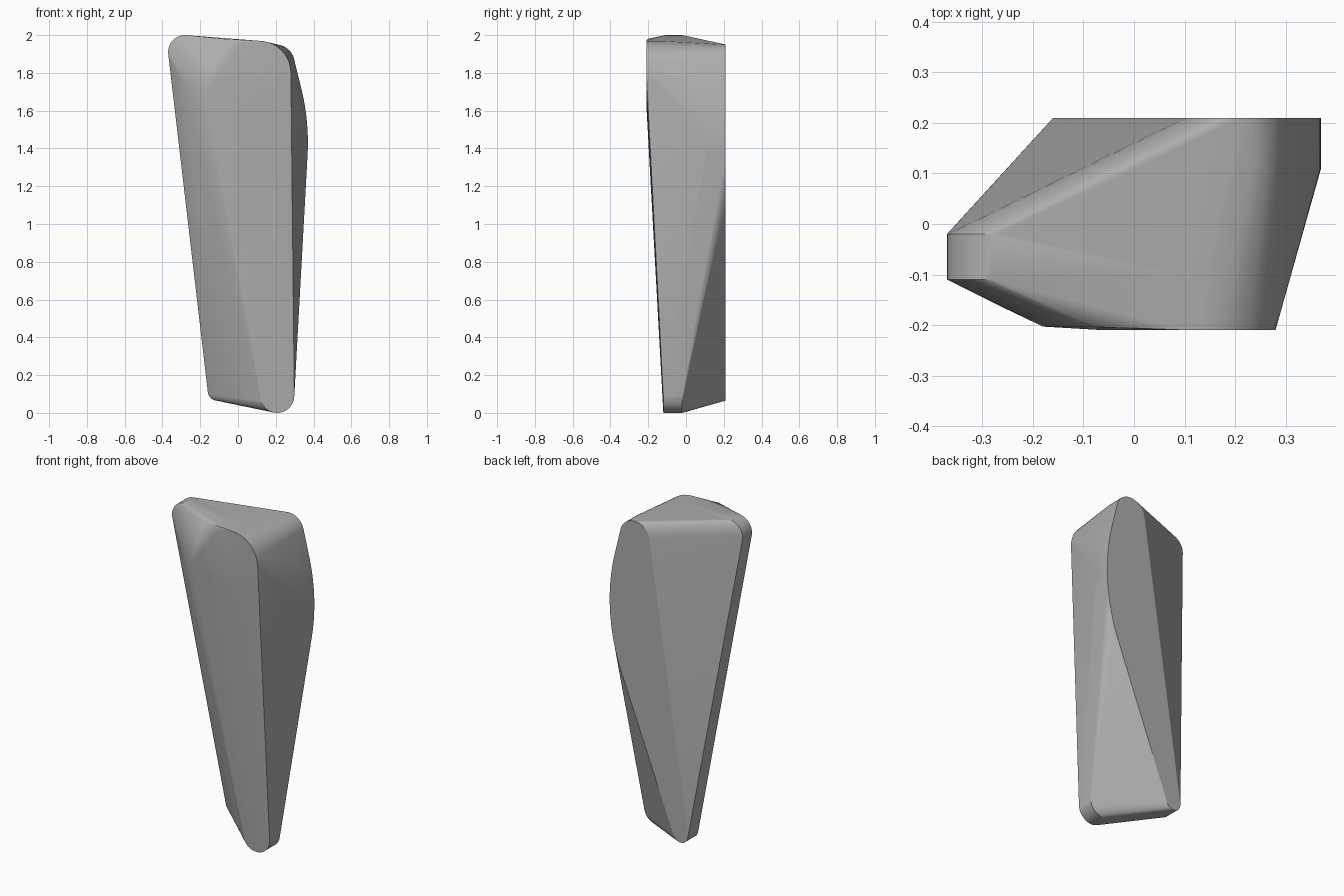
import bpy, bmesh, math

cube = bpy.data.objects.get("Cube")
if cube:
    bpy.data.objects.remove(cube, do_unlink=True)

# Plain grey
grey = bpy.data.materials.new("plain grey")
grey.use_nodes = True
colour = (0.42, 0.42, 0.42, 1)
grey.diffuse_color = colour
grey.node_tree.nodes["Principled BSDF"].inputs["Base Color"].default_value = colour

bm = bmesh.new()


def arc(x, z, radius, front, back, start=0.0, end=math.tau, steps=40):
    """Rounded corner in the x-z plane, extruded from front to back."""
    for i in range(steps + 1):
        a = start + (end - start) * i / steps
        for y in (front, back):
            bm.verts.new((x + radius * math.cos(a), y, z + radius * math.sin(a)))


# Rounded corners of the block
arc(-0.28, 1.91, 0.09, -0.11, -0.02)     # top right-hand corner
arc(0.208, 0.09, 0.09, -0.12, -0.02)     # foot
arc(-0.11, 0.115, 0.05, 0.11, 0.21)      # rear foot
arc(0.11, 1.80, 0.17, -0.21, -0.11)      # front shoulder
arc(0.20, 1.85, 0.10, 0.11, 0.21)        # rear shoulder
arc(-0.83, 1.43, 1.20, 0.11, 0.21, -0.32, 0.38)  # bulging rear edge

# Chamfer at the upper corner of the front
for point in ((-0.27, -0.16, 1.72), (-0.18, -0.203, 1.70), (-0.08, -0.203, 1.98)):
    bm.verts.new(point)

# Wrap the corners in one convex skin
bmesh.ops.remove_doubles(bm, verts=bm.verts[:], dist=0.0005)
hull = bmesh.ops.convex_hull(bm, input=bm.verts[:], use_existing_faces=False)
spare = {v for v in hull["geom_interior"] + hull["geom_unused"]
         if isinstance(v, bmesh.types.BMVert)}
bmesh.ops.delete(bm, geom=list(spare), context='VERTS')
bmesh.ops.dissolve_limit(bm, angle_limit=math.radians(0.3),
                         verts=bm.verts[:], edges=bm.edges[:])
bmesh.ops.recalc_face_normals(bm, faces=bm.faces[:])

mesh = bpy.data.meshes.new("tapered_block")
bm.to_mesh(mesh)
bm.free()
mesh.materials.append(grey)
block = bpy.data.objects.new("tapered_block", mesh)
bpy.context.collection.objects.link(block)
bpy.ops.object.select_all(action='DESELECT')
block.select_set(True)
bpy.context.view_layer.objects.active = block
bpy.ops.object.shade_smooth_by_angle(angle=math.radians(20))
